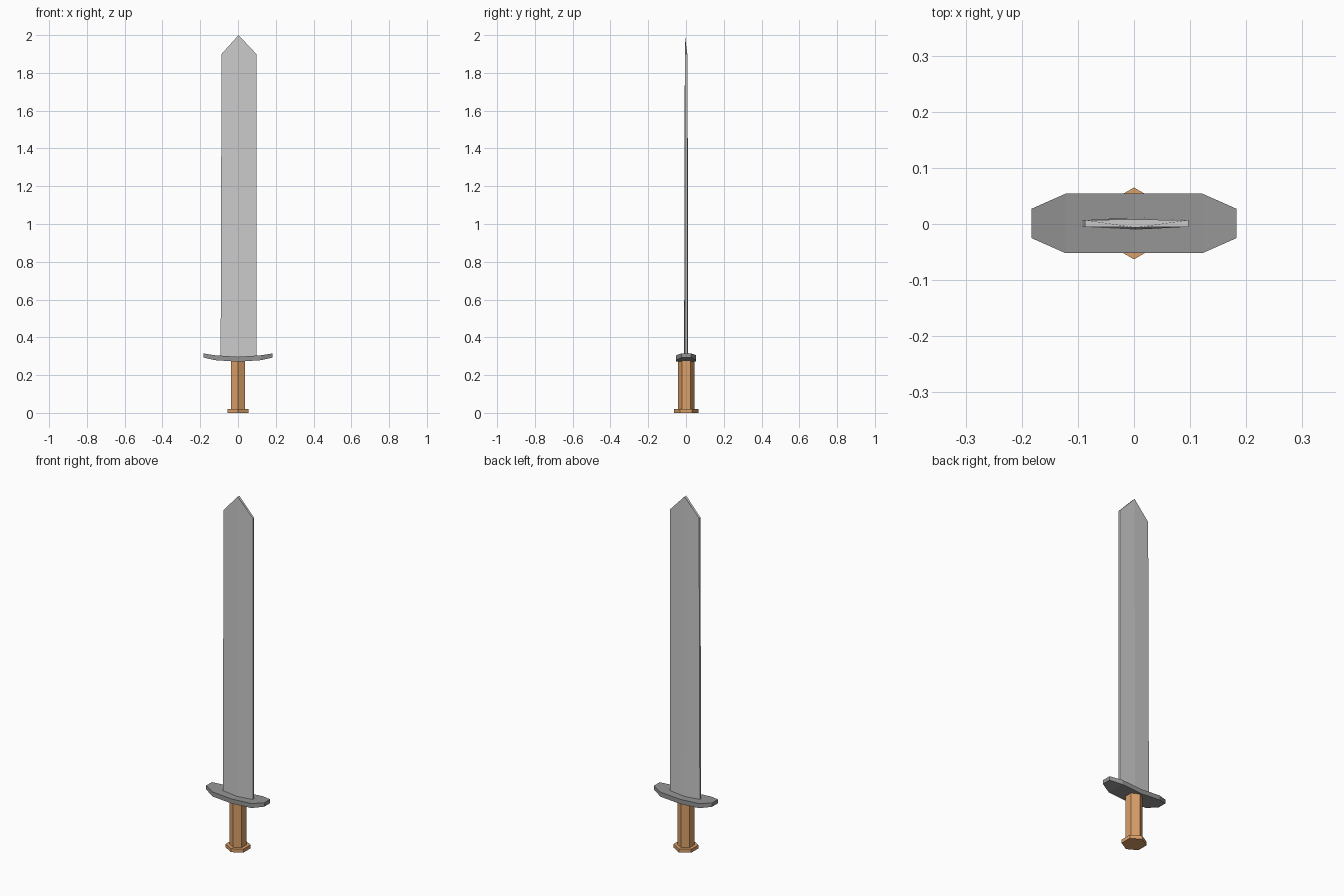
import bpy, bmesh, math

if "Cube" in bpy.data.objects:
    bpy.data.objects.remove(bpy.data.objects["Cube"])


def loft(name, rings, color=None):
    """Skin a stack of equal-sized point rings, capping both ends."""
    bm = bmesh.new()
    loops = [[bm.verts.new(p) for p in ring] for ring in rings]
    n = len(loops[0])
    for a, b in zip(loops, loops[1:]):
        for i in range(n):
            j = (i + 1) % n
            bm.faces.new((a[i], a[j], b[j], b[i]))
    bm.faces.new(loops[0][::-1])
    bm.faces.new(loops[-1])
    # weld rings that collapse to an edge, such as the blade tip
    bmesh.ops.remove_doubles(bm, verts=bm.verts, dist=1e-5)
    bmesh.ops.recalc_face_normals(bm, faces=bm.faces)
    mesh = bpy.data.meshes.new(name)
    bm.to_mesh(mesh)
    bm.free()
    obj = bpy.data.objects.new(name, mesh)
    bpy.context.collection.objects.link(obj)
    if color:
        mat = bpy.data.materials.new(name + "_material")
        mat.diffuse_color = color
        mat.use_nodes = True
        mat.node_tree.nodes["Principled BSDF"].inputs["Base Color"].default_value = mat.diffuse_color
        mesh.materials.append(mat)
    return obj


def hexagon(radius, z):
    return [(radius * math.sin(i * math.pi / 3),
             0.001 + radius * math.cos(i * math.pi / 3), z) for i in range(6)]


def blade_section(left, right, edge, ridge, z, z_mid=None):
    zm = z if z_mid is None else z_mid
    y = 0.001
    return [(left, y - edge, z), (0.003, y - ridge, zm), (right, y - edge, z),
            (right, y + edge, z), (0.003, y + ridge, zm), (left, y + edge, z)]


# blade: flattened hexagonal section with a pointed end
loft("blade", [
    blade_section(-0.092, 0.097, 0.006, 0.011, 0.28),
    blade_section(-0.087, 0.097, 0.006, 0.007, 1.90, 2.0),
], (0.60, 0.60, 0.60, 1))

# guard: chamfered bar bowed upward at both ends (x, half depth, bottom, top)
stations = [(0.183, 0.026, 0.293, 0.315), (0.122, 0.053, 0.279, 0.305),
            (0, 0.053, 0.271, 0.297)]
profile = [(-x, d, b, t) for x, d, b, t in stations] + \
          [(x, d, b, t) for x, d, b, t in stations[1::-1]]
loft("guard", [[(x, 0.001 - d, b), (x, 0.001 + d, b),
                (x, 0.001 + d, t), (x, 0.001 - d, t)]
               for x, d, b, t in profile], (0.30, 0.30, 0.30, 1))

# grip and pommel: hexagonal prisms
wood = (0.70, 0.35, 0.14, 1)
loft("grip", [hexagon(0.044, 0.015), hexagon(0.044, 0.28)], wood)
loft("pommel", [hexagon(0.064, 0), hexagon(0.064, 0.02)], wood)
